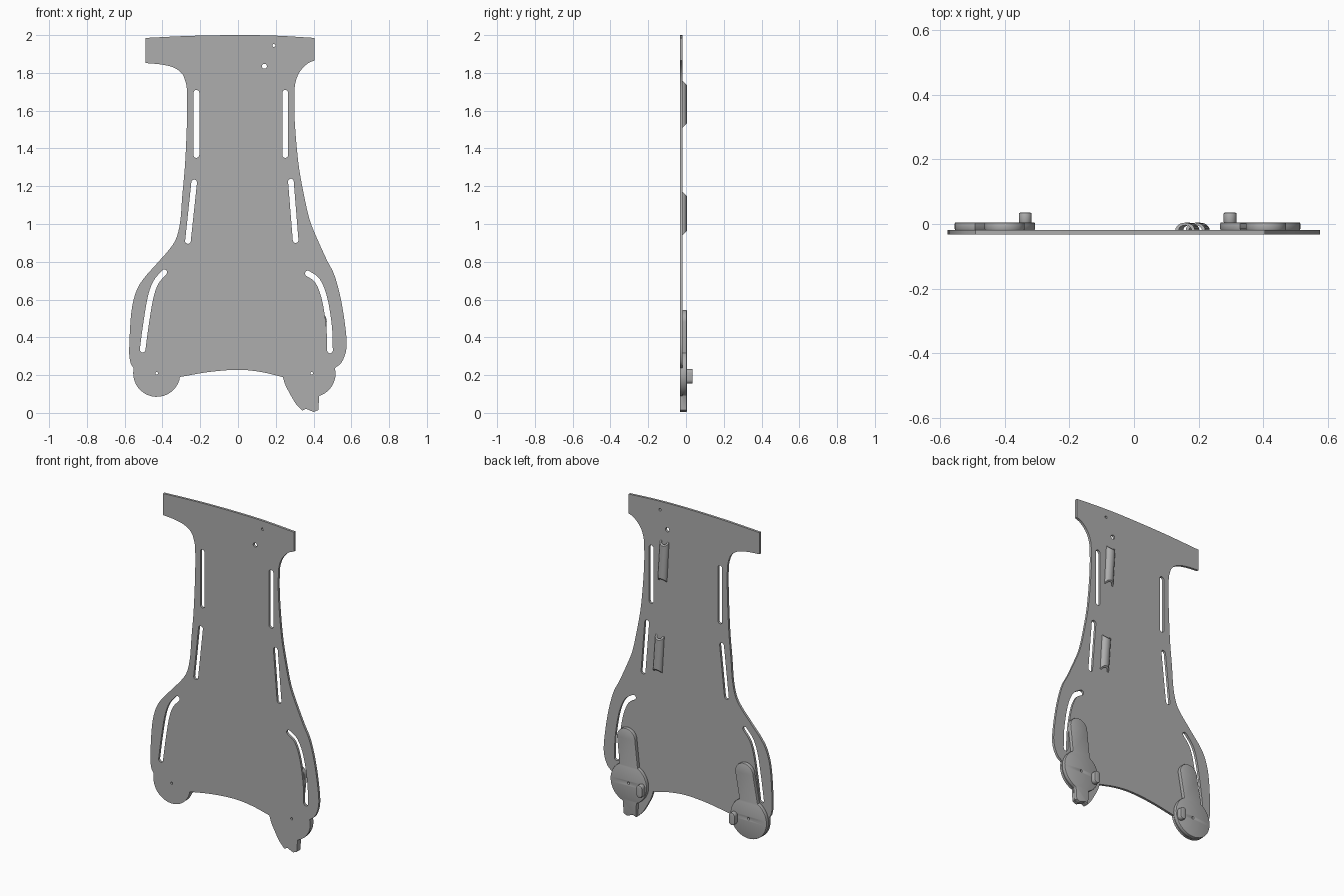
import bpy, bmesh
from math import sin, cos, pi, radians, atan2
from mathutils import Vector

cube = bpy.data.objects.get("Cube")
if cube:
    bpy.data.objects.remove(cube, do_unlink=True)

grey = bpy.data.materials.new("plain grey")
grey.use_nodes = True
grey.diffuse_color = (0.42, 0.42, 0.42, 1)
grey.node_tree.nodes["Principled BSDF"].inputs["Base Color"].default_value = grey.diffuse_color

FRONT, BACK, PAD, PEG = -0.033, -0.018, 0.005, 0.035


def arc(x, z, r, start, end, steps=24):
    """Points on a circle, angles in degrees."""
    angles = [radians(start + (end - start) * i / steps) for i in range(steps + 1)]
    return [(x + r * cos(a), z + r * sin(a)) for a in angles]


def spline(points, steps=5):
    """Smooth path through the points."""
    p = [Vector(q) for q in points]
    p = [2 * p[0] - p[1]] + p + [2 * p[-1] - p[-2]]
    out = []
    for a, b, c, d in zip(p, p[1:], p[2:], p[3:]):
        for i in range(steps):
            t = i / steps
            out.append(tuple(b + (c - a) * t / 2 + (2 * a - 5 * b + 4 * c - d) * t * t / 2
                             + (3 * b - a - 3 * c + d) * t ** 3 / 2))
    return out + [tuple(p[-2])]


def slot(path, r=0.015):
    """Round-ended outline that follows a path."""
    p = [Vector(q) for q in path]
    left, right = [], []
    for i, q in enumerate(p):
        d = (p[min(i + 1, len(p) - 1)] - p[max(i - 1, 0)]).normalized()
        n = Vector((-d.y, d.x)) * r
        left.append(tuple(q + n))
        right.append(tuple(q - n))

    def cap(q, d):
        a = atan2(d.y, d.x) * 180 / pi
        return arc(q.x, q.y, r, a - 90, a + 90, 8)[1:-1]
    return right + cap(p[-1], p[-1] - p[-2]) + left[::-1] + cap(p[0], p[0] - p[1])


def finish(obj):
    obj.data.materials.clear()
    obj.data.materials.append(grey)
    bpy.ops.object.select_all(action='DESELECT')
    obj.select_set(True)
    bpy.context.view_layer.objects.active = obj
    bpy.ops.object.shade_smooth_by_angle(angle=radians(35))


def sheet(name, loops, y0, y1, bevel=0.0):
    """Filled outline with holes, given thickness from y0 to y1."""
    curve = bpy.data.curves.new(name, 'CURVE')
    curve.dimensions, curve.fill_mode = '2D', 'BOTH'
    curve.extrude = (y1 - y0) / 2 - bevel
    curve.bevel_depth, curve.offset, curve.bevel_resolution = bevel, -bevel, 1
    for loop in loops:
        s = curve.splines.new('POLY')
        s.points.add(len(loop) - 1)
        for point, (x, z) in zip(s.points, loop):
            point.co = (x, z, 0, 1)
        s.use_cyclic_u = True
    temp = bpy.data.objects.new(name + " outline", curve)
    bpy.context.collection.objects.link(temp)
    graph = bpy.context.evaluated_depsgraph_get()
    mesh = bpy.data.meshes.new_from_object(temp.evaluated_get(graph))
    bpy.data.objects.remove(temp, do_unlink=True)
    bm = bmesh.new()
    bm.from_mesh(mesh)
    bmesh.ops.remove_doubles(bm, verts=bm.verts, dist=0.0002)
    for v in bm.verts:
        x, z, depth = v.co
        v.co = (x, (y0 + y1) / 2 - depth, z)
    bmesh.ops.recalc_face_normals(bm, faces=bm.faces)
    bm.to_mesh(mesh)
    bm.free()
    obj = bpy.data.objects.new(name, mesh)
    bpy.context.collection.objects.link(obj)
    finish(obj)


# Main plate outline, clockwise from the top left corner
tail_tip = [(0.43, 0.09), (0.425, 0.015), (0.4, 0.005), (0.36, 0.022), (0.34, 0.012)]
top = spline([(-0.49, 1.985), (-0.25, 1.996), (0, 2), (0.2, 1.997), (0.405, 1.985)])
right_side = spline([(0.405, 1.865), (0.37, 1.85), (0.33, 1.81), (0.307, 1.76), (0.299, 1.7),
                     (0.3, 1.55), (0.32, 1.32), (0.35, 1.15), (0.38, 1.02), (0.42, 0.92),
                     (0.47, 0.81), (0.51, 0.73), (0.545, 0.6), (0.57, 0.44), (0.574, 0.34),
                     (0.55, 0.27), (0.513, 0.237)])
right_lobe = arc(0.39, 0.21, 0.127, 0, -65, 8)
tail_edge = spline([(0.34, 0.012), (0.305, 0.05), (0.27, 0.11), (0.25, 0.15), (0.237, 0.19)])
bottom = spline([(0.237, 0.19), (0.12, 0.217), (0, 0.228), (-0.15, 0.217), (-0.308, 0.19)])
left_lobe = arc(-0.43, 0.21, 0.125, -15, -190, 18)
left_side = spline([(-0.553, 0.237), (-0.57, 0.27), (-0.576, 0.34), (-0.565, 0.53), (-0.54, 0.64),
                    (-0.5, 0.71), (-0.43, 0.79), (-0.36, 0.87), (-0.325, 0.93), (-0.305, 1.02),
                    (-0.295, 1.15), (-0.28, 1.32), (-0.27, 1.55), (-0.27, 1.7), (-0.28, 1.76),
                    (-0.3, 1.8), (-0.345, 1.83), (-0.41, 1.845), (-0.49, 1.852)])
outline = (top + right_side + right_lobe + tail_tip + tail_edge[1:-1]
           + bottom + left_lobe + left_side)

# Slots and pin holes through the plate
holes = [slot([(x, 1.365), (x, 1.695)]) for x in (-0.22, 0.25)]
holes += [slot([(-0.265, 0.91), (-0.232, 1.22)]), slot([(0.305, 0.915), (0.28, 1.225)])]
holes.append(slot(spline([(-0.505, 0.335), (-0.487, 0.47), (-0.463, 0.61), (-0.435, 0.69),
                          (-0.39, 0.745)])))
holes.append(slot(spline([(0.487, 0.33), (0.482, 0.46), (0.457, 0.61), (0.42, 0.7),
                          (0.37, 0.738)])))
pins = [(0.19, 1.945, 0.008), (0.14, 1.835, 0.013), (-0.43, 0.21, 0.007), (0.39, 0.21, 0.007)]
holes += [arc(x, z, r, 0, 345, 23) for x, z, r in pins]
sheet("main_plate", [outline] + holes, FRONT, BACK)


# Pivot brackets on the back: disc with an upright arm, pin hole and peg
def bracket(side, x, arm_x, peg_x, tail):
    r, arm = 0.124, 0.062
    if tail:
        disc = arc(x, 0.21, r, 120, 244) + tail[::-1] + arc(x, 0.21, r, 290, 420)
    else:
        disc = arc(x, 0.21, r, 120, 420, 40)
    cap = arc(arm_x, 0.482, arm, 0, 180)
    pin = arc(x, 0.21, 0.007, 0, 345, 23)
    sheet(side + "_bracket", [disc + cap, pin], BACK - 0.001, PAD, 0.004)
    sheet(side + "_peg", [slot([(peg_x, 0.175), (peg_x, 0.212)], 0.02)], PAD - 0.002, PEG, 0.004)


bracket("right", -0.43, -0.4, -0.336, None)
bracket("left", 0.39, 0.408, 0.297, tail_tip)


# Hollow half-round clips with sloped ends
def clip(name, low, high):
    bm = bmesh.new()
    steps, rings = 12, []
    for (x, z), slope in ((low, 1), (high, -1)):
        ring = []
        for r, order in ((1.0, range(steps + 1)), (0.66, range(steps, -1, -1))):
            for i in order:
                a = pi * i / steps
                rise = r * sin(a) * (PAD - BACK)
                ring.append(bm.verts.new((x + 0.03 * r * cos(a), BACK - 0.001 + rise,
                                          z + slope * rise)))
        rings.append(ring)
    n = len(rings[0])
    for i in range(n):
        j = (i + 1) % n
        bm.faces.new((rings[0][i], rings[0][j], rings[1][j], rings[1][i]))
    for ring in rings:
        for i in range(steps):
            bm.faces.new((ring[i], ring[i + 1], ring[n - 2 - i], ring[n - 1 - i]))
    bmesh.ops.recalc_face_normals(bm, faces=bm.faces)
    mesh = bpy.data.meshes.new(name)
    bm.to_mesh(mesh)
    bm.free()
    obj = bpy.data.objects.new(name, mesh)
    bpy.context.collection.objects.link(obj)
    finish(obj)


clip("upper_clip", (0.172, 1.51), (0.158, 1.76))
clip("lower_clip", (0.204, 0.94), (0.19, 1.17))
